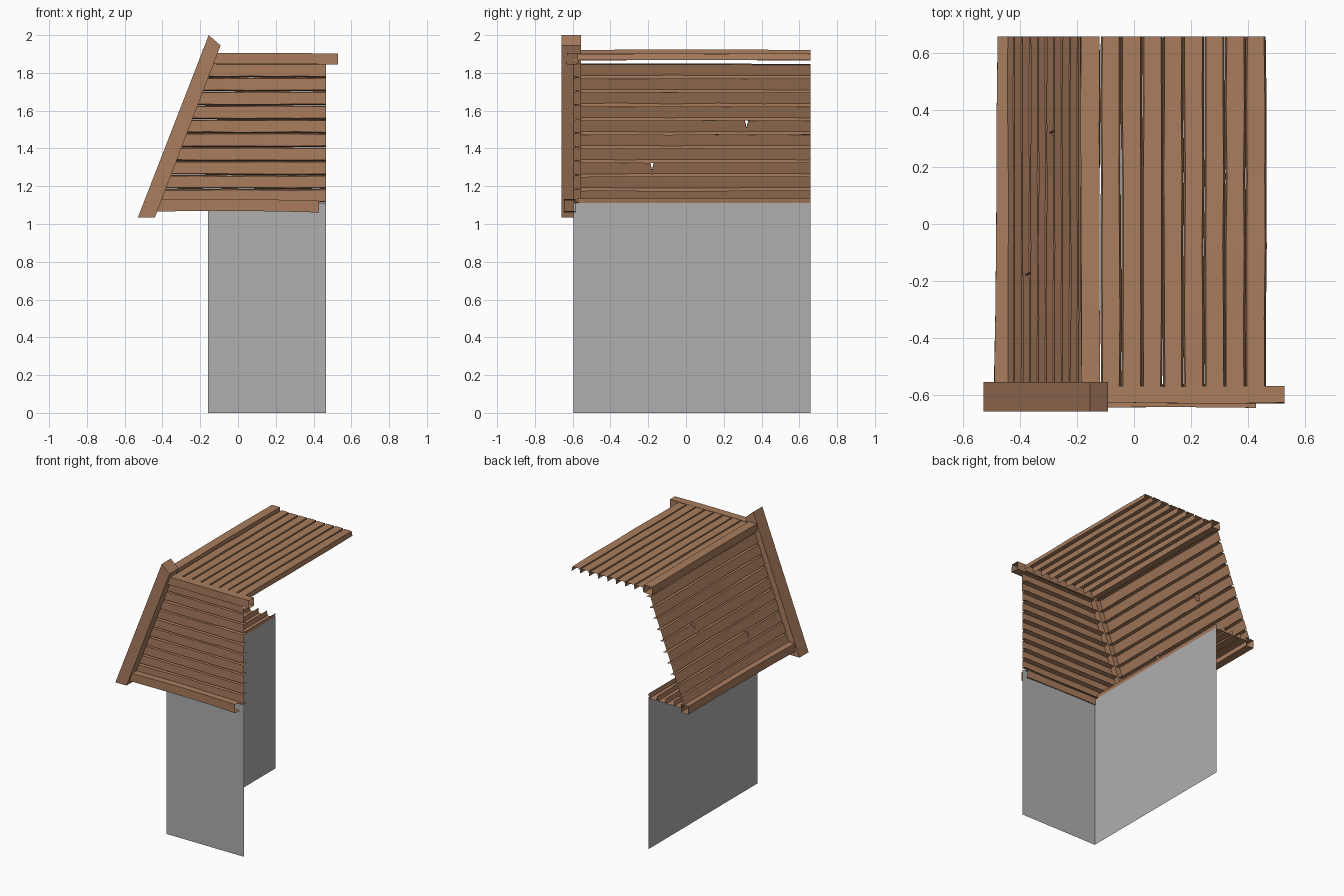
import bpy, bmesh, math, random
from mathutils import Vector as V

if "Cube" in bpy.data.objects:
    bpy.data.objects.remove(bpy.data.objects["Cube"])

random.seed(4)


def material(name, rgb):
    m = bpy.data.materials.new(name)
    m.diffuse_color = (*rgb, 1)
    m.use_nodes = True
    m.node_tree.nodes["Principled BSDF"].inputs["Base Color"].default_value = m.diffuse_color
    return m


WOOD = material("brown wood", (0.40, 0.205, 0.112))
STONE = material("grey wall", (0.43, 0.43, 0.43))


def finish(name, bm, mat):
    me = bpy.data.meshes.new(name)
    bm.to_mesh(me)
    bm.free()
    me.materials.append(mat)
    ob = bpy.data.objects.new(name, me)
    bpy.context.collection.objects.link(ob)
    return ob


def jit(a):
    return random.uniform(-a, a)


def skin(bm, rows, closed=False):
    """Join neighbouring cross-sections with quads."""
    rows = [[bm.verts.new(p) for p in r] for r in rows]
    n = len(rows[0])
    for a, b in zip(rows, rows[1:]):
        for i in range(n if closed else n - 1):
            j = (i + 1) % n
            bm.faces.new((a[i], a[j], b[j], b[i]))
    return rows


def planks(name, place, count, width, outward, chips=()):
    """Row of thin open U-shaped boards; place(u, v, d) maps to space."""
    bm = bmesh.new()
    depth = 0.034
    for k in range(count):
        us = [0, 0.2, 0.4, 0.6, 0.8, 1]
        cut = [u for i, u in chips if i == k]
        for u in cut:
            us += [u - 0.008, u, u + 0.008]
        rows = []
        for u in sorted(us):
            lo, hi = k * width + jit(0.002), (k + 1) * width + jit(0.002)
            pull = 0.045 if u in cut else 0
            d = jit(0.0015)
            rows.append([place(u, lo, depth),
                         place(u, lo + 0.006, d),
                         place(u, hi - 0.006 - pull, d),
                         place(u, hi - pull, depth)])
        skin(bm, rows)
    bm.normal_update()
    if sum(f.normal.dot(V(outward)) * f.calc_area() for f in bm.faces) < 0:
        bmesh.ops.reverse_faces(bm, faces=bm.faces[:])
    return finish(name, bm, WOOD)


def beam(name, a, b, side, up, w, h, bend=0.003):
    """Hollow square beam from a to b, open at both ends."""
    bm = bmesh.new()
    a, b, side, up = V(a), V(b), V(side), V(up)
    rows = []
    for t in (0, 0.25, 0.5, 0.75, 1):
        c = a.lerp(b, t) + up * bend * math.sin(math.pi * t)
        rows.append([c + side * (sx * w / 2 + jit(0.002)) + up * (sz * h / 2)
                     for sx, sz in ((-1, -1), (1, -1), (1, 1), (-1, 1))])
    skin(bm, rows, True)
    bmesh.ops.recalc_face_normals(bm, faces=bm.faces[:])
    return finish(name, bm, WOOD)


# grey base: two flat sheets meeting at the front left corner
bm = bmesh.new()
skin(bm, [[(x, y, z) for x, y in ((-0.16, 0.66), (-0.16, -0.595), (0.465, -0.595))]
          for z in (0, 1.11)])
bmesh.ops.reverse_faces(bm, faces=bm.faces[:])
bm.normal_update()
if bm.faces[:][1].normal.y > 0:
    bmesh.ops.reverse_faces(bm, faces=bm.faces[:])
finish("base_wall", bm, STONE)

Y0, Y1 = -0.575, 0.66


# front siding: left ends follow the leaning corner post
def front(u, v, d):
    z = 1.112 + v
    left = -0.15 - 0.376 * (1.9 - z)
    return V((left + u * (0.465 - left), -0.597 + d, z))


planks("front_siding", front, 10, 0.0738, (0, -1, 0))

# leaning left siding, with two chipped boards
FOOT, TOP = V((-0.45, 0, 1.112)), V((-0.17, 0, 1.855))
RISE = (TOP - FOOT).normalized()
INWARD = V((RISE.z, 0, -RISE.x))


def left_side(u, v, d):
    p = FOOT + RISE * v + INWARD * d
    p.y = Y0 + u * (Y1 - Y0)
    return p


planks("left_siding", left_side, 10, (TOP - FOOT).length / 10, (-1, 0, 0.3),
       chips=((5, 0.725), (2, 0.32)))

# upper deck and the underside of the overhang
planks("upper_deck", lambda u, v, d: V((-0.118 + v, Y0 + u * (Y1 - Y0), 1.902 - d)),
       8, 0.0729, (0, 0, 1))
planks("overhang_underside",
       lambda u, v, d: V((-0.435 + v, Y0 + u * (Y1 - Y0), 1.102 + d)),
       4, 0.0688, (0, 0, -1))

# beams along the front and the left side
X, Y, Z = (1, 0, 0), (0, 1, 0), (0, 0, 1)
beam("front_top_beam", (-0.17, -0.6, 1.876), (0.53, -0.6, 1.874), Y, Z, 0.06, 0.058, 0.001)
beam("front_bottom_beam", (-0.44, -0.616, 1.097), (0.43, -0.616, 1.092), Y, Z, 0.058, 0.062, 0.006)
beam("left_top_beam", (-0.153, -0.6, 1.893), (-0.155, 0.66, 1.893), X, Z, 0.066, 0.056)
beam("left_bottom_beam", (-0.462, -0.6, 1.098), (-0.45, 0.66, 1.098), X, Z, 0.06, 0.06)

# leaning corner post: front outline pushed back along y
outline = [(-0.53, 1.035), (-0.44, 1.035), (-0.092, 1.945), (-0.155, 2.0)]
bm = bmesh.new()
rows = skin(bm, [[(x, y, z) for x, z in outline] for y in (-0.66, -0.555)], True)
for r in rows:
    bm.faces.new(r)
bmesh.ops.recalc_face_normals(bm, faces=bm.faces[:])
finish("corner_post", bm, WOOD)
